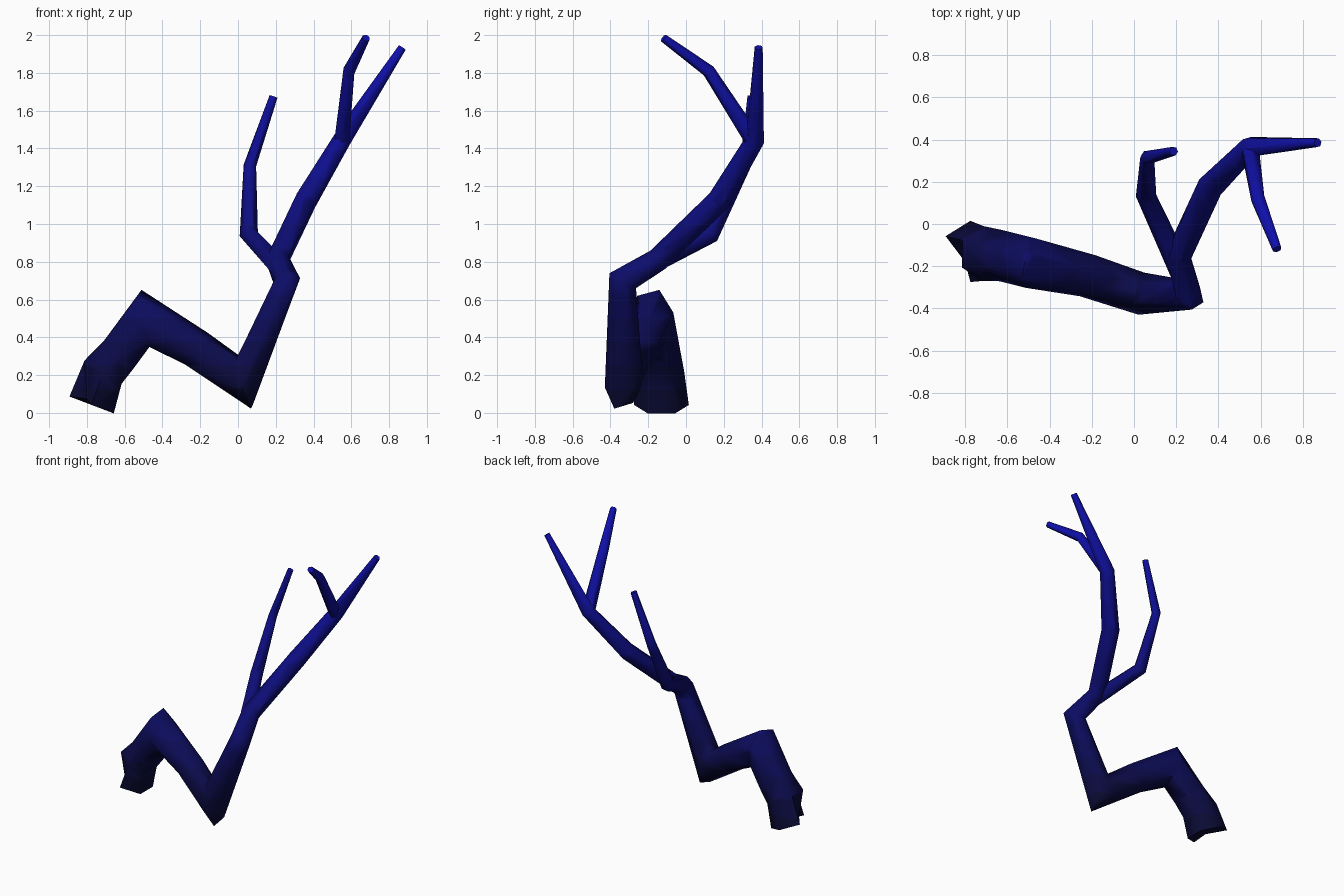
import bpy, bmesh, math
from mathutils import Vector

if "Cube" in bpy.data.objects:
    bpy.data.objects.remove(bpy.data.objects["Cube"])

SIDES = 6
BANDS = 16  # height bands of the dark-to-bright blue

# Blue that brightens with height
mats = []
for i in range(BANDS):
    z = 2 * (i + 0.5) / BANDS
    m = bpy.data.materials.new(f"blue_{i:02d}")
    m.diffuse_color = (0.003 + 0.001 * z, 0.003 + 0.001 * z,
                       0.025 + 0.13 * z + 0.04 * z * z, 1)
    m.use_nodes = True
    m.node_tree.nodes["Principled BSDF"].inputs["Base Color"].default_value = m.diffuse_color
    mats.append(m)


def limb(name, pts, start=None, cap_start=False, dent=None):
    """Tapered six-sided tube with mitred elbows; pts are (x, y, z, radius)."""
    pos = [Vector(p[:3]) for p in pts]
    dirs = [(b - a).normalized() for a, b in zip(pos, pos[1:])]
    d_in = Vector(start).normalized() if start else dirs[0]
    n = Vector((0, 1, 0))
    n = (n - d_in * n.dot(d_in)).normalized()
    bm = bmesh.new()
    rings = []
    for i, p in enumerate(pos):
        d_out = dirs[min(i, len(dirs) - 1)]
        # the first ring stays square to its start direction
        t = d_in if i == 0 else (d_in + d_out).normalized()
        b = d_in.cross(n)
        ring = []
        for k in range(SIDES):
            a = 2 * math.pi * k / SIDES
            u = (n * math.cos(a) + b * math.sin(a)) * pts[i][3]
            u -= d_in * (u.dot(t) / d_in.dot(t))
            ring.append(bm.verts.new(p + u))
        rings.append(ring)
        n = d_in.rotation_difference(d_out) @ n
        d_in = d_out
    if dent:  # push in the nearest corner of the first ring
        v = min(rings[0], key=lambda v: (v.co - Vector(dent[0])).length)
        v.co = dent[1]
    for r0, r1 in zip(rings, rings[1:]):
        for k in range(SIDES):
            j = (k + 1) % SIDES
            bm.faces.new((r0[k], r0[j], r1[j], r1[k]))
    bm.faces.new(rings[-1])
    if cap_start:
        bm.faces.new(rings[0][::-1])
    bmesh.ops.triangulate(bm, faces=bm.faces)
    bmesh.ops.recalc_face_normals(bm, faces=bm.faces)
    # slice into height bands and colour each one
    for i in range(1, BANDS):
        bmesh.ops.bisect_plane(bm, geom=bm.verts[:] + bm.edges[:] + bm.faces[:],
                               plane_co=(0, 0, 2 * i / BANDS), plane_no=(0, 0, 1))
    for f in bm.faces:
        z = f.calc_center_median().z
        f.material_index = max(0, min(BANDS - 1, int(z * BANDS / 2)))
    me = bpy.data.meshes.new(name)
    bm.to_mesh(me)
    bm.free()
    ob = bpy.data.objects.new(name, me)
    bpy.context.collection.objects.link(ob)
    for m in mats:
        me.materials.append(m)
    bpy.context.view_layer.objects.active = ob
    ob.select_set(True)
    bpy.ops.object.shade_smooth_by_angle(angle=math.radians(65))
    ob.select_set(False)
    return ob


# Trunk: flared foot, hump, low dip, elbow, then the main branch to its tip
limb("trunk", [
    (-0.775, -0.13, 0.042, 0.145),
    (-0.715, -0.14, 0.215, 0.13),
    (-0.63, -0.15, 0.31, 0.122),
    (-0.49, -0.185, 0.50, 0.122),
    (-0.22, -0.245, 0.34, 0.105),
    (0.035, -0.33, 0.165, 0.1),
    (0.258, -0.335, 0.70, 0.07),
    (0.21, -0.15, 0.81, 0.062),
    (0.36, 0.175, 1.125, 0.062),
    (0.55, 0.365, 1.445, 0.05),
    (0.87, 0.385, 1.935, 0.022),
], start=(0.08, 0, 0.21), cap_start=True,
    dent=((-0.88, -0.2, 0.08), (-0.80, -0.18, 0.075)))

# Side branch rising from the upper elbow
limb("left_branch", [
    (0.23, -0.24, 0.76, 0.058),
    (0.057, 0.135, 0.945, 0.048),
    (0.063, 0.315, 1.31, 0.033),
    (0.188, 0.345, 1.675, 0.022),
])

# Twig curling forward from the upper fork
limb("forward_twig", [
    (0.55, 0.355, 1.445, 0.045),
    (0.587, 0.12, 1.81, 0.034),
    (0.678, -0.12, 1.985, 0.022),
])
